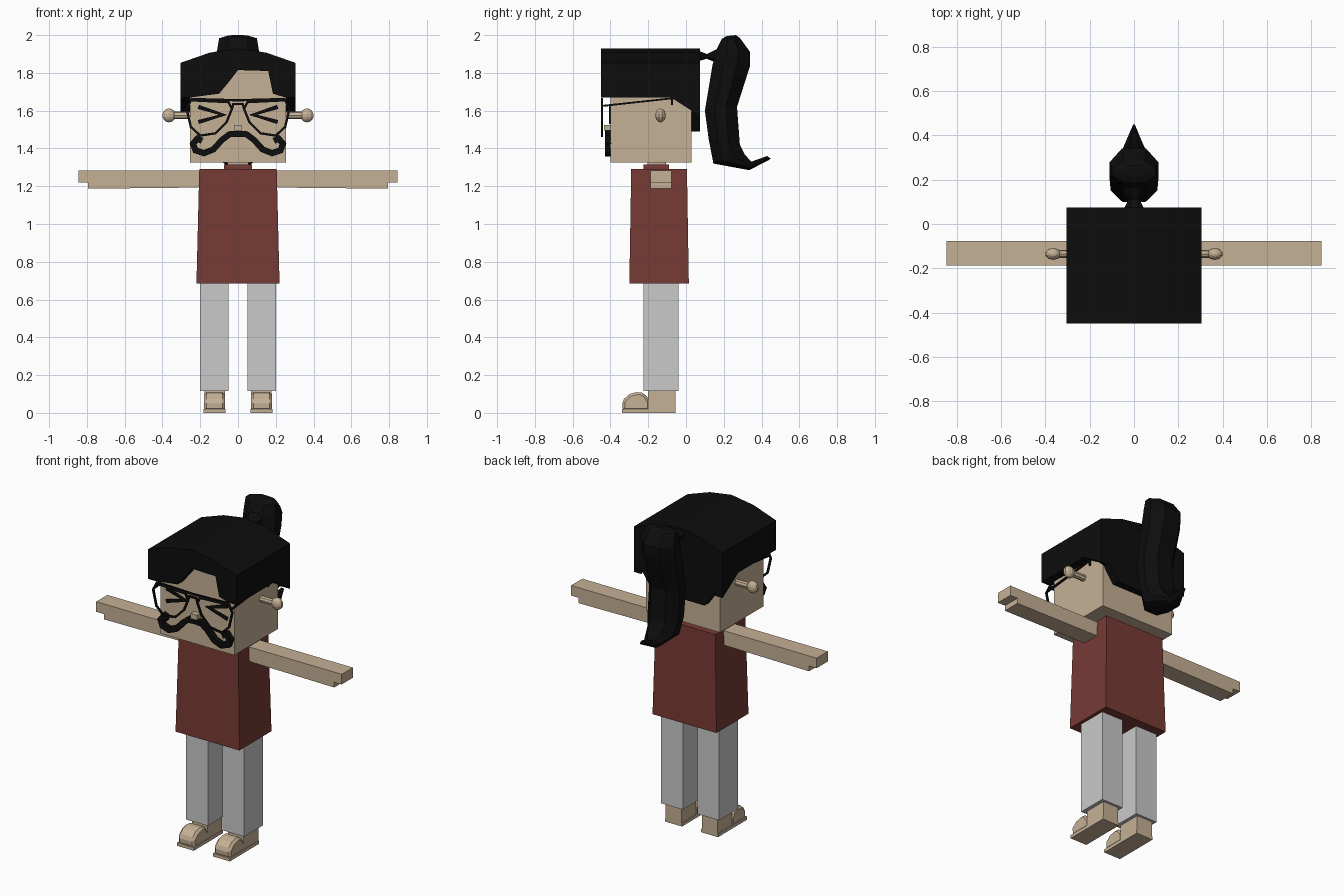
import bpy, bmesh, math
from mathutils import Vector

cube = bpy.data.objects.get("Cube")
if cube:
    bpy.data.objects.remove(cube, do_unlink=True)


def material(name, rgb):
    m = bpy.data.materials.new(name)
    m.use_nodes = True
    m.diffuse_color = (*rgb, 1)
    bsdf = next(n for n in m.node_tree.nodes if n.type == 'BSDF_PRINCIPLED')
    bsdf.inputs["Base Color"].default_value = (*rgb, 1)
    bsdf.inputs["Roughness"].default_value = 0.9
    return m


skin = material("skin", (0.56, 0.435, 0.3))
shirt = material("maroon", (0.185, 0.043, 0.035))
trousers = material("light grey", (0.59, 0.59, 0.59))
black = material("black", (0.004, 0.004, 0.004))


def finish(name, bm, mat):
    bmesh.ops.recalc_face_normals(bm, faces=bm.faces[:])
    mesh = bpy.data.meshes.new(name)
    bm.to_mesh(mesh)
    bm.free()
    mesh.materials.append(mat)
    obj = bpy.data.objects.new(name, mesh)
    bpy.context.scene.collection.objects.link(obj)
    return obj


def loft(name, rings, mat, closed=False):
    """Skin a list of equal-length point rings; cap the ends unless closed."""
    bm = bmesh.new()
    rows = [[bm.verts.new(p) for p in ring] for ring in rings]
    n = len(rows[0])
    pairs = list(zip(rows, rows[1:])) + ([(rows[-1], rows[0])] if closed else [])
    for a, b in pairs:
        for i in range(n):
            j = (i + 1) % n
            bm.faces.new((a[i], a[j], b[j], b[i]))
    if not closed:
        bm.faces.new(rows[0])
        bm.faces.new(rows[-1])
    return finish(name, bm, mat)


def extrude(name, outline, axis, lo, hi, mat):
    """Extrude an outline along x (outline is y,z) or y (outline is x,z)."""
    def place(p, d):
        return (d, p[0], p[1]) if axis == 'x' else (p[0], d, p[1])
    return loft(name, [[place(p, d) for p in outline] for d in (lo, hi)], mat)


def box(name, x, y, z, mat):
    outline = [(x[0], z[0]), (x[1], z[0]), (x[1], z[1]), (x[0], z[1])]
    return extrude(name, outline, 'y', y[0], y[1], mat)


def ribbon(name, path, half, y, mat, closed=False):
    """Flat mitred stroke in the x-z plane with thickness along y."""
    pts = [Vector(p) for p in path]
    n = len(pts)
    rings = []
    for i, p in enumerate(pts):
        before = pts[i - 1] if i or closed else p
        after = pts[(i + 1) % n] if i < n - 1 or closed else p
        d1 = (p - before) if before != p else (after - p)
        d2 = (after - p) if after != p else d1
        d1, d2 = d1.normalized(), d2.normalized()
        t = (d1 + d2).normalized()
        side = Vector((-t.y, t.x)) * half / max(t.dot(d1), 0.5)
        a, b = p + side, p - side
        rings.append([(a.x, y[0], a.y), (b.x, y[0], b.y),
                      (b.x, y[1], b.y), (a.x, y[1], a.y)])
    return loft(name, rings, mat, closed)


def flip(path, s):
    return [(s * x, z) for x, z in path]


# Head, nose, neck and collar
box("head", (-.255, .255), (-.4, .03), (1.325, 1.84), skin)
box("nose", (-.022, .022), (-.435, -.39), (1.495, 1.525), skin)
box("neck", (-.055, .055), (-.205, -.105), (1.28, 1.34), skin)
box("collar", (-.075, .075), (-.225, -.09), (1.28, 1.315), shirt)

# Tapered shirt
loft("shirt", [[(-w, f, z), (w, f, z), (w, b, z), (-w, b, z)]
               for w, f, b, z in ((.22, -.3, .015, .685), (.205, -.29, .005, 1.29))], shirt)

# Hair: arched crown, parted fringe and lower back curtain
arch = [(.305, 1.853), (.15, 1.907), (0, 1.93), (-.15, 1.907), (-.305, 1.853)]
extrude("hair_crown", arch + [(-.305, 1.82), (.305, 1.82)], 'y', -.4, .075, black)
extrude("hair_fringe", arch + [(-.305, 1.67), (-.25, 1.67), (-.1, 1.69), (-.05, 1.75),
        (0, 1.815), (.16, 1.81), (.185, 1.69), (.25, 1.67), (.305, 1.67)], 'y', -.45, -.4, black)
extrude("hair_back", arch + [(-.305, 1.6), (-.25, 1.59), (-.18, 1.49),
        (.18, 1.49), (.25, 1.59), (.305, 1.6)], 'y', .03, .075, black)
for s, side in ((1, "left"), (-1, "right")):
    extrude("hair_side_" + side, [(-.4, 1.85), (-.4, 1.67), (-.08, 1.67), (.03, 1.6),
            (.075, 1.57), (.075, 1.85)], 'x', s * .255, s * .305, black)


# Ponytail: octagonal rings between a front and a back point
def ring(f, b, w):
    f, b = Vector((0, *f)), Vector((0, *b))
    out = []
    for x, t in ((.5, 0), (1, .3), (1, .65), (.5, 1), (-.5, 1), (-1, .65), (-1, .3), (-.5, 0)):
        p = f.lerp(b, t)
        out.append((x * w, p.y, p.z))
    return out


loft("hair_tie", [ring(*r) for r in (
    ((.06, 1.86), (.06, 1.92), .05), ((.11, 1.875), (.11, 1.9), .025),
    ((.17, 1.85), (.17, 1.93), .06))], black)
loft("ponytail", [ring(*r) for r in (
    ((.215, 1.995), (.265, 2.0), .05), ((.19, 1.98), (.285, 1.985), .1),
    ((.165, 1.93), (.34, 1.91), .11), ((.14, 1.84), (.34, 1.84), .11),
    ((.1, 1.6), (.27, 1.62), .105), ((.12, 1.45), (.285, 1.42), .105),
    ((.145, 1.32), (.31, 1.37), .09), ((.335, 1.285), (.345, 1.33), .05),
    ((.45, 1.345), (.43, 1.36), .006))], black)

# Spectacle, eye and moustache strokes for the left half
lens = [(.05, 1.645), (.25, 1.655), (.272, 1.61), (.25, 1.515), (.2, 1.468),
        (.12, 1.48), (.06, 1.54), (.032, 1.61)]
eye = [(.21, 1.62), (.08, 1.578), (.21, 1.54)]
moustache = [(0, 1.478), (.045, 1.475), (.085, 1.445), (.13, 1.395), (.18, 1.375),
             (.225, 1.39), (.238, 1.425), (.215, 1.452), (.19, 1.44)]
ribbon("glasses_brow", [(-.25, 1.662), (0, 1.655), (.25, 1.662)], .006, (-.449, -.44), black)
ribbon("glasses_bridge", [(-.035, 1.6), (-.025, 1.635), (.025, 1.635), (.035, 1.6)],
       .006, (-.449, -.44), black)
toe = [(-.335, .01), (-.338, .065), (-.3, .1), (-.25, .113), (-.215, .1), (-.19, .06), (-.19, .01)]

for s, side in ((1, "left"), (-1, "right")):
    def span(a, b):
        return tuple(sorted((s * a, s * b)))

    ribbon("glasses_rim_" + side, flip(lens, s), .006, (-.449, -.44), black, closed=True)
    extrude("glasses_temple_" + side, [(-.445, 1.62), (-.08, 1.66), (-.08, 1.63), (-.07, 1.63),
            (-.07, 1.67), (-.445, 1.63)], 'x', s * .256, s * .266, black)
    ribbon("eye_" + side, flip(eye, s), .011, (-.408, -.399), black)
    ribbon("moustache_" + side, flip(moustache, s), .016, (-.43, -.395), black)

    # Ear: stalk with a rounded knob
    bm = bmesh.new()
    bmesh.ops.create_uvsphere(bm, u_segments=10, v_segments=7, radius=.037)
    bmesh.ops.scale(bm, vec=(1, .75, 1), verts=bm.verts[:])
    bmesh.ops.translate(bm, vec=(s * .365, -.135, 1.575), verts=bm.verts[:])
    finish("ear_knob_" + side, bm, skin)
    stalk = [(-.135 + .018 * math.cos(a), 1.575 + .02 * math.sin(a))
             for a in (k * math.tau / 8 for k in range(8))]
    extrude("ear_stalk_" + side, stalk, 'x', s * .24, s * .35, skin)

    # Arm with a stepped hand
    extrude("arm_" + side, flip([(.19, 1.283), (.845, 1.283), (.845, 1.22), (.793, 1.22),
            (.793, 1.187), (.21, 1.193)], s), 'y', -.187, -.077, skin)

    # Leg and foot with a domed toe
    box("leg_" + side, span(.05, .2), (-.225, -.04), (.115, .69), trousers)
    box("heel_" + side, span(.07, .178), (-.2, -.055), (0, .118), skin)
    box("sole_" + side, span(.066, .182), (-.34, -.055), (0, .02), skin)
    dome = extrude("toe_" + side, toe, 'x', s * .068, s * .18, skin)
    bevel = dome.modifiers.new("rounding", 'BEVEL')
    bevel.width = .014
    bevel.segments = 1
